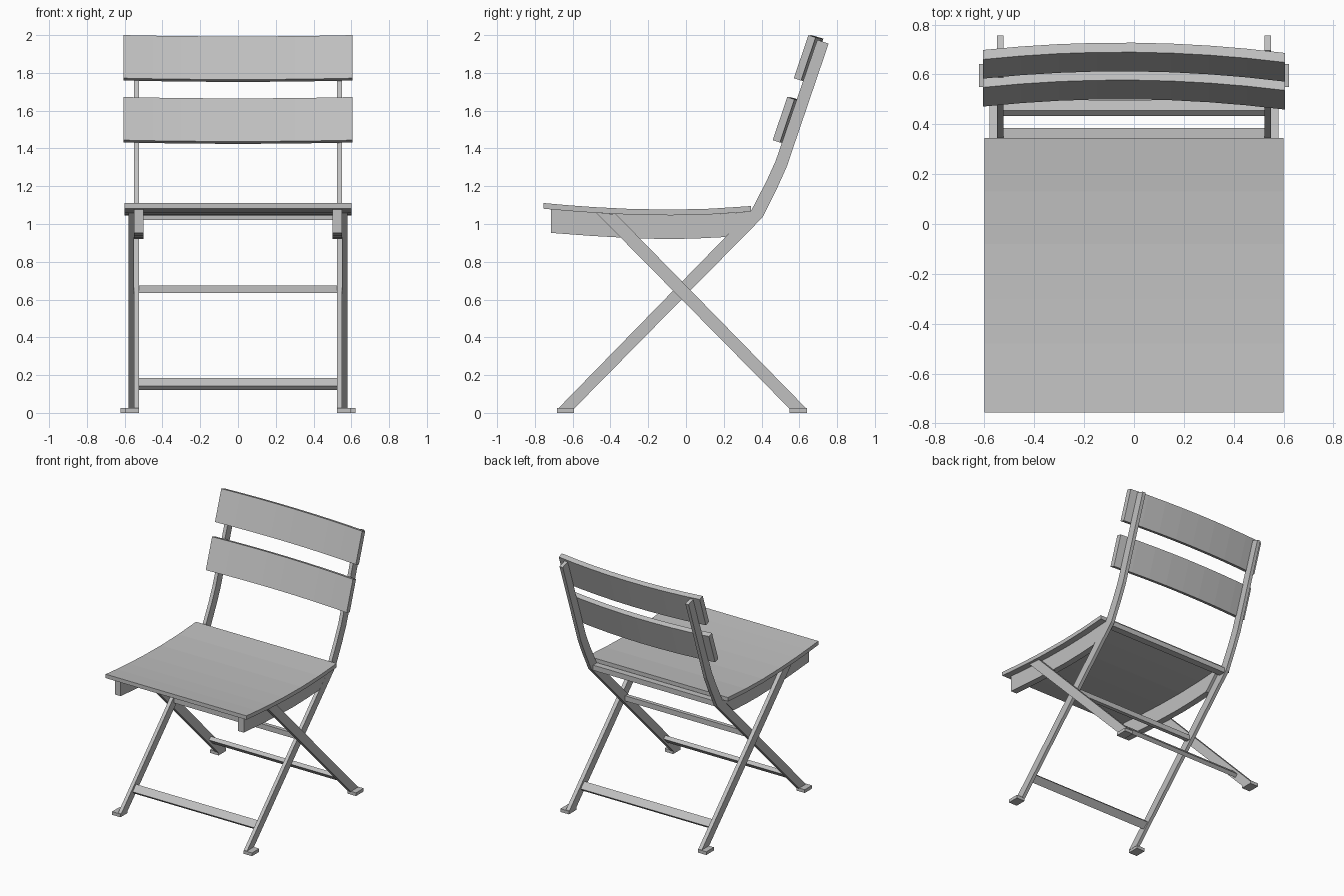
import bpy, bmesh, math

if "Cube" in bpy.data.objects:
    bpy.data.objects.remove(bpy.data.objects["Cube"])

grey = bpy.data.materials.new("grey")
grey.diffuse_color = (0.53, 0.53, 0.53, 1)
grey.use_nodes = True
grey.node_tree.nodes["Principled BSDF"].inputs["Base Color"].default_value = grey.diffuse_color


def finish(name, bm):
    bmesh.ops.recalc_face_normals(bm, faces=bm.faces)
    me = bpy.data.meshes.new(name)
    bm.to_mesh(me)
    bm.free()
    me.materials.append(grey)
    ob = bpy.data.objects.new(name, me)
    bpy.context.collection.objects.link(ob)
    return ob


def extrude_x(name, profile, x0, x1):
    """Extrude a closed (y, z) outline from x0 to x1."""
    bm = bmesh.new()
    face = bm.faces.new([bm.verts.new((x0, y, z)) for y, z in profile])
    new = bmesh.ops.extrude_face_region(bm, geom=[face])["geom"]
    bmesh.ops.translate(bm, vec=(x1 - x0, 0, 0),
                        verts=[v for v in new if isinstance(v, bmesh.types.BMVert)])
    return finish(name, bm)


def pair(name, profile, x0, x1):
    extrude_x("right_" + name, profile, x0, x1)
    extrude_x("left_" + name, profile, -x1, -x0)


def rect(y, z, w, h, angle=0):
    c, s = math.cos(angle), math.sin(angle)
    return [(y + a * w / 2 * c - b * h / 2 * s, z + a * w / 2 * s + b * h / 2 * c)
            for a, b in ((-1, -1), (1, -1), (1, 1), (-1, 1))]


# Dished seat board
top = [(-0.755, 1.111), (-0.62, 1.099), (-0.48, 1.089), (-0.3, 1.08), (-0.08, 1.076),
       (0.13, 1.081), (0.345, 1.095)]
under = [(y, z - 0.03) for y, z in top]
extrude_x("seat", top + under[::-1], -0.6, 0.6)

# Side rails following the seat underside, cut against the long legs
rail_top = [(-0.715, 1.078)] + under[1:-1] + [(0.34, 1.064)]
rail_bottom = [(0.207, 0.931), (0.05, 0.923), (-0.11, 0.92), (-0.3, 0.926), (-0.5, 0.937),
               (-0.715, 0.953)]
pair("seat_rail", rail_top + rail_bottom, 0.5, 0.55)

# Long legs bending up into the backrest posts
pair("front_leg_and_post", [(-0.68, 0.02), (-0.595, 0.02), (0.405, 1.035), (0.485, 1.195),
                            (0.534, 1.305), (0.755, 1.955), (0.695, 1.975), (0.475, 1.335),
                            (0.425, 1.225), (0.345, 1.07)], 0.523, 0.55)

# Short legs crossing outside the long ones
pair("back_leg", [(0.55, 0.02), (0.64, 0.02), (-0.37, 1.052), (-0.475, 1.059)], 0.55, 0.58)

# Feet
pair("front_foot", rect(-0.638, 0.0125, 0.088, 0.025), 0.525, 0.597)
pair("back_foot", rect(0.595, 0.0125, 0.092, 0.025), 0.55, 0.622)

# Cross bars
extrude_x("front_bar", rect(-0.505, 0.152, 0.06, 0.03, math.radians(45)), -0.53, 0.53)
extrude_x("back_bar", rect(0.465, 0.152, 0.06, 0.03, math.radians(-45)), -0.555, 0.555)
extrude_x("middle_bar", rect(-0.02, 0.655, 0.03, 0.04), -0.53, 0.53)
extrude_x("seat_back_bar", rect(0.357, 1.04, 0.055, 0.04), -0.53, 0.53)


def slat(name, y, z, n=8):
    """Curved backrest slat; y, z is the front lower edge at its middle."""
    up, back = (0.077, 0.228), (0.038, -0.0125)
    bm = bmesh.new()
    rings = []
    for i in range(n + 1):
        t = 2 * i / n - 1
        y0 = y - 0.035 * t * t - 0.006 * t
        z0 = z + 0.007 * t * t
        rings.append([bm.verts.new((0.605 * t, y0 + a * up[0] + b * back[0],
                                    z0 + a * up[1] + b * back[1]))
                      for a, b in ((0, 0), (1, 0), (1, 1), (0, 1))])
    for r, s in zip(rings, rings[1:]):
        for k in range(4):
            m = (k + 1) % 4
            bm.faces.new((r[k], r[m], s[m], s[k]))
    bm.faces.new(rings[0])
    bm.faces.new(rings[-1])
    finish(name, bm)


# Backrest slats
slat("upper_slat", 0.612, 1.765)
slat("lower_slat", 0.5, 1.437)
